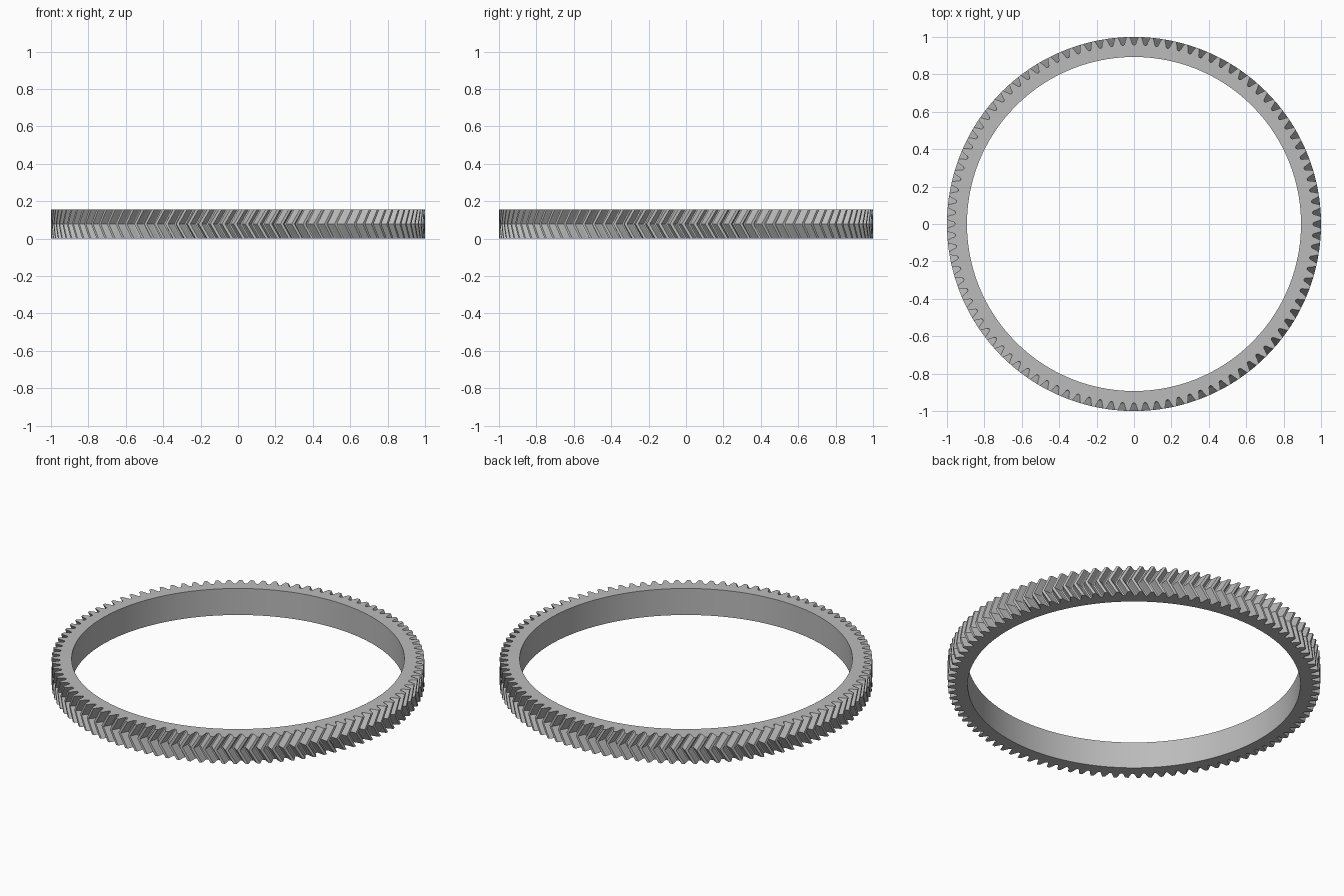
import bpy
import bmesh
from math import pi, tan, acos, cos, sin, radians

cube = bpy.data.objects.get("Cube")
if cube:
    bpy.data.objects.remove(cube)

TEETH = 100
HEIGHT = 0.157
TIP_R = 1.0
BORE_R = 0.893
MODULE = 2 * TIP_R / (TEETH + 2)
PITCH_R = MODULE * TEETH / 2
ROOT_R = PITCH_R - 1.25 * MODULE
BASE_R = PITCH_R * cos(radians(20))
PITCH = 2 * pi / TEETH
TWIST = -HEIGHT / 2 * tan(radians(30)) / PITCH_R
LAYERS = 6          # even, so the chevron point falls on a layer


def involute(r):
    a = acos(BASE_R / r)
    return tan(a) - a


def half_angle(r):
    """Half the angular width of a tooth at radius r."""
    return PITCH / 4 + involute(PITCH_R) - involute(r)


# One tooth outline: (angle, radius) from valley centre up to the tip and down
flank = [(-PITCH / 2, ROOT_R), (-half_angle(ROOT_R) - 0.003, ROOT_R + 0.001)]
for i in range(6):
    r = ROOT_R + 0.006 + (TIP_R - ROOT_R - 0.006) * i / 5
    flank.append((-half_angle(r), r))
tooth = flank + [(-a, r) for a, r in reversed(flank[1:])]
STEP = len(tooth)
BORE_STEP = 2

bm = bmesh.new()
outer, bore = [], []
for k in range(LAYERS + 1):
    t = k / LAYERS
    z = HEIGHT * t
    turn = TWIST * (1 - abs(2 * t - 1))
    outer.append([bm.verts.new((r * cos(a + turn + (n + 0.5) * PITCH),
                                r * sin(a + turn + (n + 0.5) * PITCH), z))
                  for n in range(TEETH) for a, r in tooth])
for z in (0, HEIGHT):
    bore.append([bm.verts.new((BORE_R * cos(i * PITCH / BORE_STEP),
                               BORE_R * sin(i * PITCH / BORE_STEP), z))
                 for i in range(TEETH * BORE_STEP)])


def wall(low, high):
    n = len(low)
    for i in range(n):
        j = (i + 1) % n
        bm.faces.new((low[i], low[j], high[j], high[i]))


# Herringbone teeth and the plain bore
for low, high in zip(outer, outer[1:]):
    wall(low, high)
wall(bore[1], bore[0])

# Flat end faces, one sector per tooth
for rim, hole, flip in ((outer[0], bore[0], True), (outer[-1], bore[1], False)):
    for n in range(TEETH):
        arc = [rim[(n * STEP + i) % len(rim)] for i in range(STEP + 1)]
        inner = [hole[(n * BORE_STEP + i) % len(hole)] for i in range(BORE_STEP + 1)]
        loop = arc + inner[::-1]
        bm.faces.new(loop[::-1] if flip else loop)

mesh = bpy.data.meshes.new("herringbone_ring_gear")
bm.to_mesh(mesh)
bm.free()
gear = bpy.data.objects.new("herringbone_ring_gear", mesh)
bpy.context.collection.objects.link(gear)

# Steel grey
colour = (0.5, 0.5, 0.5, 1)
mat = bpy.data.materials.new("steel_grey")
mat.use_nodes = True
mat.diffuse_color = colour
mat.node_tree.nodes["Principled BSDF"].inputs["Base Color"].default_value = colour
mesh.materials.append(mat)

bpy.context.view_layer.objects.active = gear
gear.select_set(True)
bpy.ops.object.shade_smooth_by_angle(angle=radians(30))
